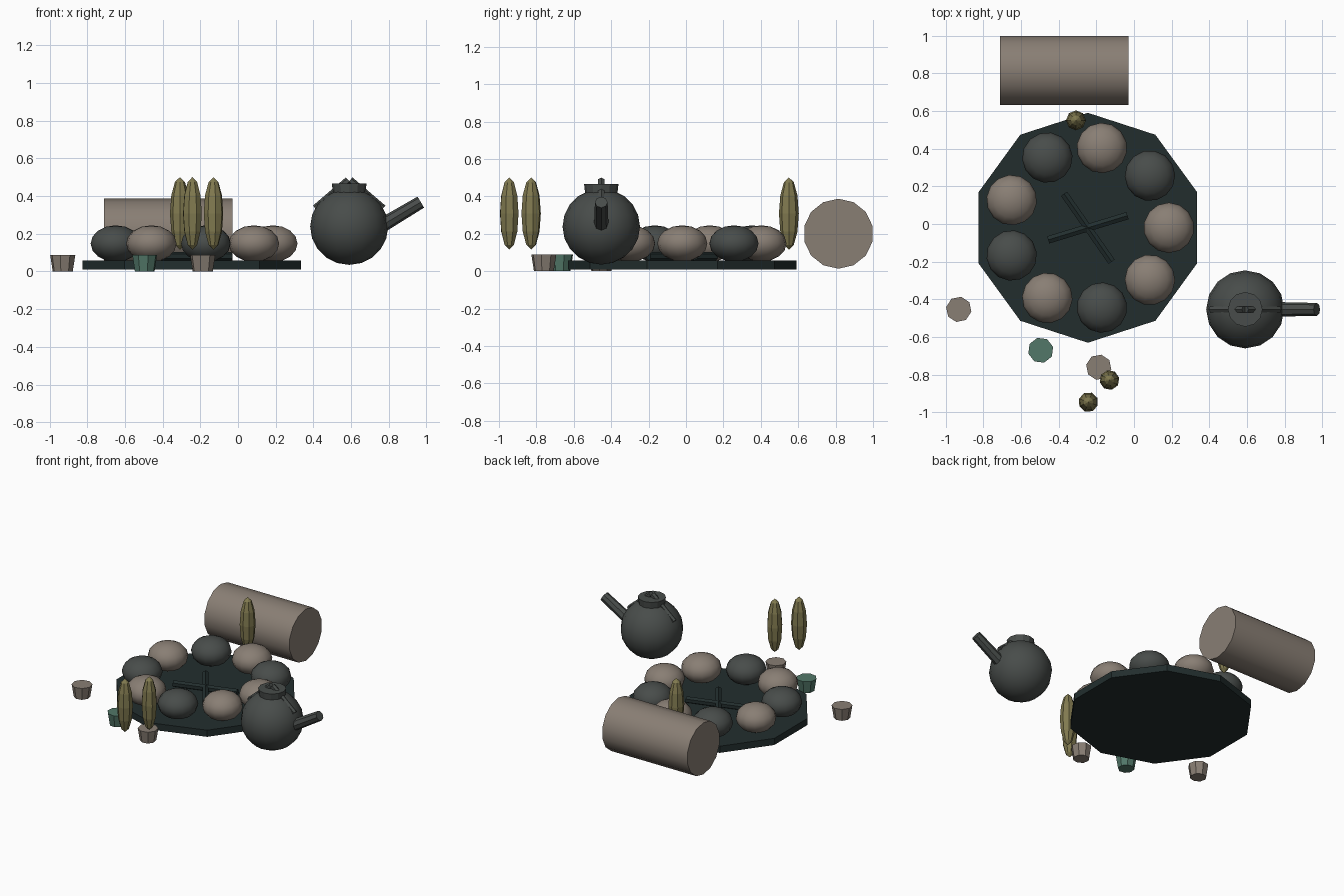
import bpy
from math import radians, cos, sin
from mathutils import Vector

cube = bpy.data.objects.get("Cube")
if cube:
    bpy.data.objects.remove(cube, do_unlink=True)


def material(name, r, g, b):
    m = bpy.data.materials.new(name)
    m.use_nodes = True
    m.diffuse_color = (r, g, b, 1)
    m.node_tree.nodes["Principled BSDF"].inputs["Base Color"].default_value = (r, g, b, 1)
    return m


BEIGE = material("warm_beige", 0.25, 0.21, 0.175)
GREY = material("iron_grey", 0.065, 0.073, 0.069)
SLATE = material("dark_slate", 0.016, 0.027, 0.027)
GREEN = material("celadon_green", 0.084, 0.185, 0.14)
OLIVE = material("olive_yellow", 0.22, 0.195, 0.08)


def finish(name, mat, smooth):
    ob = bpy.context.object
    ob.name = name
    ob.data.materials.append(mat)
    if smooth:
        bpy.ops.object.transform_apply(location=False, rotation=False, scale=True)
        bpy.ops.object.shade_smooth_by_angle(angle=radians(30))
    return ob


def ball(name, mat, loc, size, segments, rings, turn=0, smooth=True):
    bpy.ops.mesh.primitive_uv_sphere_add(segments=segments, ring_count=rings, radius=1,
                                         location=loc, rotation=(0, 0, turn))
    bpy.context.object.scale = size
    return finish(name, mat, smooth)


def rod(name, mat, start, end, r1, r2, sides, turn=0, smooth=False):
    """Straight or tapered prism running between two points."""
    a, b = Vector(start), Vector(end)
    d = b - a
    bpy.ops.mesh.primitive_cone_add(vertices=sides, radius1=r1, radius2=r2,
                                    depth=d.length, location=(a + b) / 2)
    ob = bpy.context.object
    for v in ob.data.vertices:
        x, y = v.co.x, v.co.y
        v.co.x, v.co.y = x * cos(turn) - y * sin(turn), x * sin(turn) + y * cos(turn)
    ob.rotation_euler = d.to_track_quat('Z', 'Y').to_euler()
    return finish(name, mat, smooth)


# Ten-sided hearth slab
CX, CY = -0.245, -0.02
rod("hearth_slab", SLATE, (CX, CY, 0.01), (CX, CY, 0.058), 0.61, 0.61, 10)

# Ring of alternating stones
for i in range(9):
    a = radians(40 * i)
    ball(f"ring_stone_{i + 1}", GREY if i % 2 else BEIGE,
         (CX + 0.43 * cos(a), CY + 0.43 * sin(a), 0.148),
         (0.134, 0.134, 0.097), 14, 8, a)

# Crossed sticks in the middle
for i, angle in enumerate((17, -55)):
    d = Vector((cos(radians(angle)), sin(radians(angle)), 0)) * 0.22
    c = Vector((CX, CY, 0.08))
    rod(f"fire_stick_{i + 1}", SLATE, c - d, c + d, 0.023, 0.023, 6)

# Large log lying behind
rod("back_log", BEIGE, (-0.71, 0.815, 0.2), (-0.03, 0.815, 0.2), 0.187, 0.187, 14, smooth=True)

# Kettle
KX, KY = 0.59, -0.453
ball("kettle_body", GREY, (KX, KY, 0.238), (0.207, 0.207, 0.203), 16, 10)
rod("kettle_lid", GREY, (KX, KY, 0.405), (KX, KY, 0.466), 0.085, 0.092, 12)
rod("kettle_spout", GREY, (0.70, KY, 0.207), (0.97, KY, 0.368), 0.04, 0.034, 8)
for side, label in ((-1, "right"), (1, "left")):
    rod(f"kettle_handle_{label}", GREY, (KX + side * 0.18, KY, 0.335),
        (KX + side * 0.005, KY, 0.485), 0.019, 0.019, 6)

# Small cups
for name, mat, x, y in (("right_cup", BEIGE, -0.93, -0.453),
                        ("middle_cup", GREEN, -0.495, -0.67),
                        ("left_cup", BEIGE, -0.187, -0.76)):
    rod(name, mat, (x, y, 0), (x, y, 0.088), 0.054, 0.068, 8, radians(x * 60))

# Upright seed heads
for i, (x, y) in enumerate(((-0.308, 0.55), (-0.13, -0.828), (-0.242, -0.945))):
    ball(f"seed_head_{i + 1}", OLIVE, (x, y, 0.308), (0.053, 0.053, 0.193), 8, 6, i, smooth=False)
